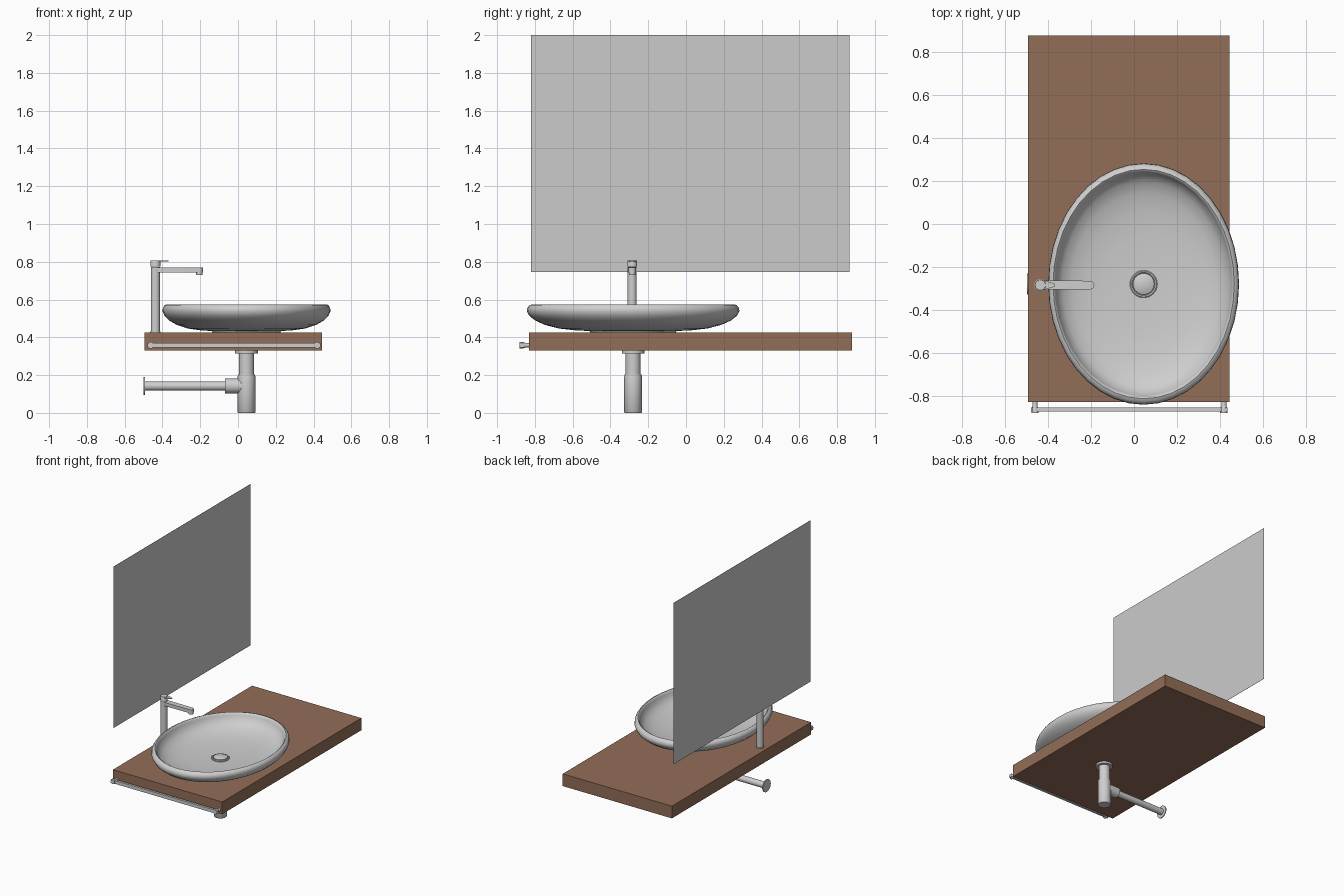
import bpy, bmesh, math
from mathutils import Vector, Matrix

if "Cube" in bpy.data.objects:
    bpy.data.objects.remove(bpy.data.objects["Cube"])


def material(name, rgb):
    m = bpy.data.materials.new(name)
    m.diffuse_color = (*rgb, 1)
    m.use_nodes = True
    m.node_tree.nodes["Principled BSDF"].inputs["Base Color"].default_value = m.diffuse_color
    return m


WHITE = material("ceramic and chrome grey", (0.62, 0.62, 0.62))
WOOD = material("brown wood", (0.29, 0.155, 0.095))
GLASS = material("mirror grey", (0.60, 0.60, 0.60))


def finish(name, bm, mat, smooth=True):
    bmesh.ops.recalc_face_normals(bm, faces=bm.faces)
    me = bpy.data.meshes.new(name)
    bm.to_mesh(me)
    bm.free()
    ob = bpy.data.objects.new(name, me)
    bpy.context.collection.objects.link(ob)
    me.materials.append(mat)
    if smooth:
        bpy.ops.object.select_all(action='DESELECT')
        ob.select_set(True)
        bpy.context.view_layer.objects.active = ob
        bpy.ops.object.shade_smooth_by_angle(angle=math.radians(40))
    return ob


def box(name, lo, hi, mat):
    bm = bmesh.new()
    lo, hi = Vector(lo), Vector(hi)
    size = hi - lo
    bmesh.ops.create_cube(bm, size=1, matrix=Matrix.Translation((lo + hi) / 2)
                          @ Matrix.Diagonal((*size, 1)))
    return finish(name, bm, mat, False)


def lathe(name, profile, origin, mat, axis='Z', scale=(1, 1), n=32):
    """Revolve (radius, height) points; a zero radius closes the end."""
    rot = {'Z': Matrix(), 'X': Matrix.Rotation(math.pi / 2, 4, 'Y'),
           'Y': Matrix.Rotation(-math.pi / 2, 4, 'X')}[axis]
    mtx = Matrix.Translation(origin) @ rot
    bm = bmesh.new()
    rings = []
    for r, h in profile:
        if r == 0:
            rings.append([bm.verts.new(mtx @ Vector((0, 0, h)))])
        else:
            rings.append([bm.verts.new(mtx @ Vector((
                r * scale[0] * math.cos(2 * math.pi * i / n),
                r * scale[1] * math.sin(2 * math.pi * i / n), h))) for i in range(n)])
    for a, b in zip(rings, rings[1:]):
        for i in range(n):
            j = (i + 1) % n
            loop = [a[i % len(a)], a[j % len(a)], b[j % len(b)], b[i % len(b)]]
            bm.faces.new(list(dict.fromkeys(loop)))
    return finish(name, bm, mat)


def tube(name, r, lo, hi, origin, axis='Z', n=32):
    return lathe(name, [(0, lo), (r, lo), (r, hi), (0, hi)], origin, WHITE, axis, n=n)


def slab(name, outline, z0, z1):
    bm = bmesh.new()
    f = bm.faces.new([bm.verts.new((x, y, z0)) for x, y in outline])
    new = bmesh.ops.extrude_face_region(bm, geom=[f])['geom']
    bmesh.ops.translate(bm, vec=(0, 0, z1 - z0),
                        verts=[v for v in new if isinstance(v, bmesh.types.BMVert)])
    return finish(name, bm, WHITE)


def capsule(x0, x1, cy, r0, r1, n=10):
    """Rounded bar outline between two round ends along x."""
    pts = []
    for cx, r, start in ((x1, r1, -90), (x0, r0, 90)):
        for i in range(n + 1):
            a = math.radians(start + 180 * i / n)
            pts.append((cx + r * math.cos(a), cy + r * math.sin(a)))
    return pts


# counter and mirror
box("counter", (-0.495, -0.83, 0.33), (0.445, 0.88, 0.425), WOOD)
box("mirror", (-0.4975, -0.82, 0.745), (-0.4965, 0.865, 2.0), GLASS)

# oval basin: outer wall, rounded rim, inner bowl (radius as a fraction)
CX, CY = 0.045, -0.28
basin = [(0, 0.425), (0.40, 0.425), (0.41, 0.434), (0.53, 0.436), (0.70, 0.447),
         (0.83, 0.466), (0.92, 0.489), (0.975, 0.513), (1.0, 0.538), (0.995, 0.556),
         (0.975, 0.570), (0.95, 0.575), (0.935, 0.570), (0.925, 0.555), (0.90, 0.528),
         (0.85, 0.503), (0.75, 0.480), (0.60, 0.463), (0.40, 0.453), (0.16, 0.449),
         (0, 0.449)]
lathe("basin", basin, (CX, CY, 0), WHITE, scale=(0.445, 0.563), n=40)

# drain plug in the bowl
lathe("drain_ring", [(0.064, 0.445), (0.064, 0.455), (0.060, 0.458), (0.054, 0.457),
                     (0.052, 0.450)], (CX, CY, 0), WHITE)
lathe("drain_cap", [(0.050, 0.448), (0.050, 0.460), (0.045, 0.464), (0, 0.465)],
      (CX, CY, 0), WHITE)

# tap
TX, TY = -0.437, -0.285
lathe("tap_column", [(0, 0.425), (0.028, 0.425), (0.028, 0.431), (0.024, 0.432),
                     (0.024, 0.772), (0, 0.772)], (TX, TY, 0), WHITE)
lathe("tap_cap", [(0, 0.774), (0.026, 0.774), (0.026, 0.805), (0.024, 0.808),
                  (0, 0.808)], (TX, TY, 0), WHITE)
slab("tap_spout", capsule(TX, -0.205, TY, 0.022, 0.020), 0.742, 0.769)
tube("tap_nozzle", 0.017, 0.730, 0.743, (-0.205, TY, 0))
slab("tap_lever", capsule(TX, -0.378, TY, 0.026, 0.010), 0.801, 0.806)

# drain trap below the counter
tube("trap_flange", 0.060, 0.315, 0.331, (CX, CY, 0))
tube("trap_pipe", 0.040, 0.19, 0.32, (CX, CY, 0))
lathe("trap_bottle", [(0, 0), (0.044, 0), (0.047, 0.004), (0.047, 0.192),
                      (0.044, 0.203), (0, 0.203)], (CX, CY, 0), WHITE)
tube("trap_collar", 0.040, -0.07, 0.03, (0, CY, 0.142), 'X')
tube("waste_pipe", 0.024, -0.495, -0.06, (0, CY, 0.142), 'X')
tube("wall_flange", 0.048, -0.50, -0.493, (0, CY, 0.142), 'X')

# towel rail on the front edge
box("towel_rail", (-0.48, -0.875, 0.345), (0.437, -0.857, 0.371), WHITE)
for side, x in (("left", -0.462), ("right", 0.419)):
    lathe("rail_post_" + side, [(0, -0.882), (0.017, -0.882), (0.017, -0.862),
                                (0.012, -0.85), (0.012, -0.829), (0, -0.829)],
          (x, 0, 0.358), WHITE, 'Y', n=20)
